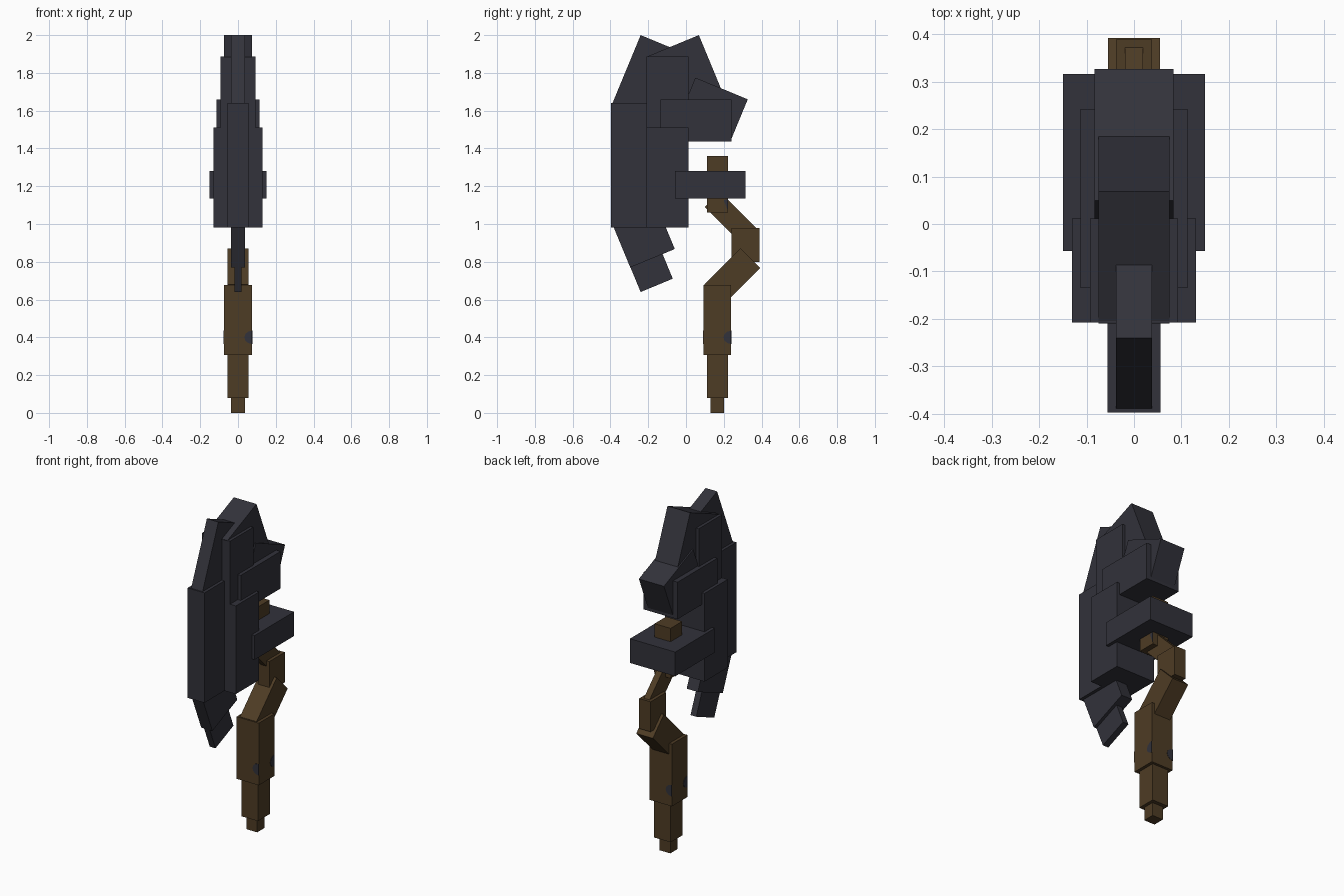
import bpy, bmesh, math
from mathutils import Vector

if "Cube" in bpy.data.objects:
    bpy.data.objects.remove(bpy.data.objects["Cube"])


def colour(name, rgb):
    m = bpy.data.materials.new(name)
    m.diffuse_color = (*rgb, 1)
    m.use_nodes = True
    m.node_tree.nodes["Principled BSDF"].inputs["Base Color"].default_value = m.diffuse_color
    return m


SLATE = colour("slate", (0.032, 0.032, 0.043))
BROWN = colour("brown", (0.076, 0.045, 0.018))


def solid(name, base, offset, mat):
    """Extrude a flat 3D outline along an offset vector."""
    bm = bmesh.new()
    face = bm.faces.new([bm.verts.new(p) for p in base])
    ext = bmesh.ops.extrude_face_region(bm, geom=[face], use_keep_orig=True)
    verts = [v for v in ext["geom"] if isinstance(v, bmesh.types.BMVert)]
    bmesh.ops.translate(bm, verts=verts, vec=offset)
    bmesh.ops.recalc_face_normals(bm, faces=bm.faces)
    mesh = bpy.data.meshes.new(name)
    bm.to_mesh(mesh)
    bm.free()
    mesh.materials.append(mat)
    ob = bpy.data.objects.new(name, mesh)
    bpy.context.collection.objects.link(ob)
    return ob


def block(name, half, y0, y1, z0, z1, mat):
    """Upright box, symmetric in x."""
    base = [(-half, y0, z0), (-half, y1, z0), (-half, y1, z1), (-half, y0, z1)]
    return solid(name, base, (2 * half, 0, 0), mat)


def tilted(name, half, corner, angle, along, up, mat):
    """Box with one (y, z) corner, its 'along' edge at an angle from +y."""
    a = math.radians(angle)
    u = Vector((0, math.cos(a), math.sin(a))) * along
    v = Vector((0, -math.sin(a), math.cos(a))) * up
    p = Vector((-half, *corner))
    return solid(name, [p, p + u, p + u + v, p + v], (2 * half, 0, 0), mat)


# Blade plates
block("blade_edge", 0.056, -0.397, -0.20, 0.982, 1.64, SLATE)
block("blade_body", 0.131, -0.208, 0.012, 0.982, 1.51, SLATE)
block("blade_upper", 0.093, -0.208, 0.012, 1.50, 1.887, SLATE)
block("cheek_plate", 0.113, -0.135, 0.242, 1.438, 1.66, SLATE)
block("crossbar", 0.15, -0.057, 0.316, 1.135, 1.28, SLATE)

# Tilted crests at the top and the rear spike
tilted("front_crest", 0.038, (-0.24, 2.0), -22.5, 0.22, -0.39, SLATE)
tilted("rear_crest", 0.075, (0.068, 2.0), 22.5, -0.30, -0.39, SLATE)
tilted("rear_spike", 0.083, (0.327, 1.66), -22.5, -0.30, -0.235, SLATE)

# Stepped lower point of the blade
tilted("lower_point", 0.037, (-0.295, 0.77), 22.5, 0.255, 0.235, SLATE)
tilted("lower_tip", 0.019, (-0.24, 0.64), 22.5, 0.184, 0.20, SLATE)

# Handle, bent shaft and peg through the crossbar
block("pommel", 0.036, 0.13, 0.20, 0.0, 0.085, BROWN)
block("lower_grip", 0.055, 0.11, 0.223, 0.08, 0.31, BROWN)
block("main_grip", 0.0735, 0.0915, 0.2385, 0.306, 0.678, BROWN)
tilted("lower_bend", 0.055, (0.392, 0.767), 45, -0.27, 0.147, BROWN)
block("middle_shaft", 0.038, 0.242, 0.389, 0.80, 0.98, BROWN)
tilted("upper_bend", 0.019, (0.372, 0.98), -45, -0.27, -0.115, BROWN)
block("peg", 0.053, 0.112, 0.222, 1.06, 1.36, BROWN)

# Dark half-round spots beside the right edge of every grip face
for k in range(4):
    c, s = math.cos(k * math.pi / 2), math.sin(k * math.pi / 2)

    def turn(x, y):
        return x * c - y * s, x * s + y * c

    base = []
    for i in range(7):
        t = math.radians(90 + 30 * i)
        x, y = turn(0.0735 + 0.04 * math.cos(t), -0.0735)
        base.append((x, y + 0.165, 0.4 + 0.035 * math.sin(t)))
    solid(f"grip_spot_{k + 1}", base, (*turn(0, -0.002), 0), SLATE)

# Dark chip on each side of the peg
for side in (-1, 1):
    base = [(side * 0.053, 0.222, 1.07), (side * 0.053, 0.222, 1.135),
            (side * 0.053, 0.20, 1.125)]
    solid("peg_chip", base, (side * 0.002, 0, 0), SLATE)
